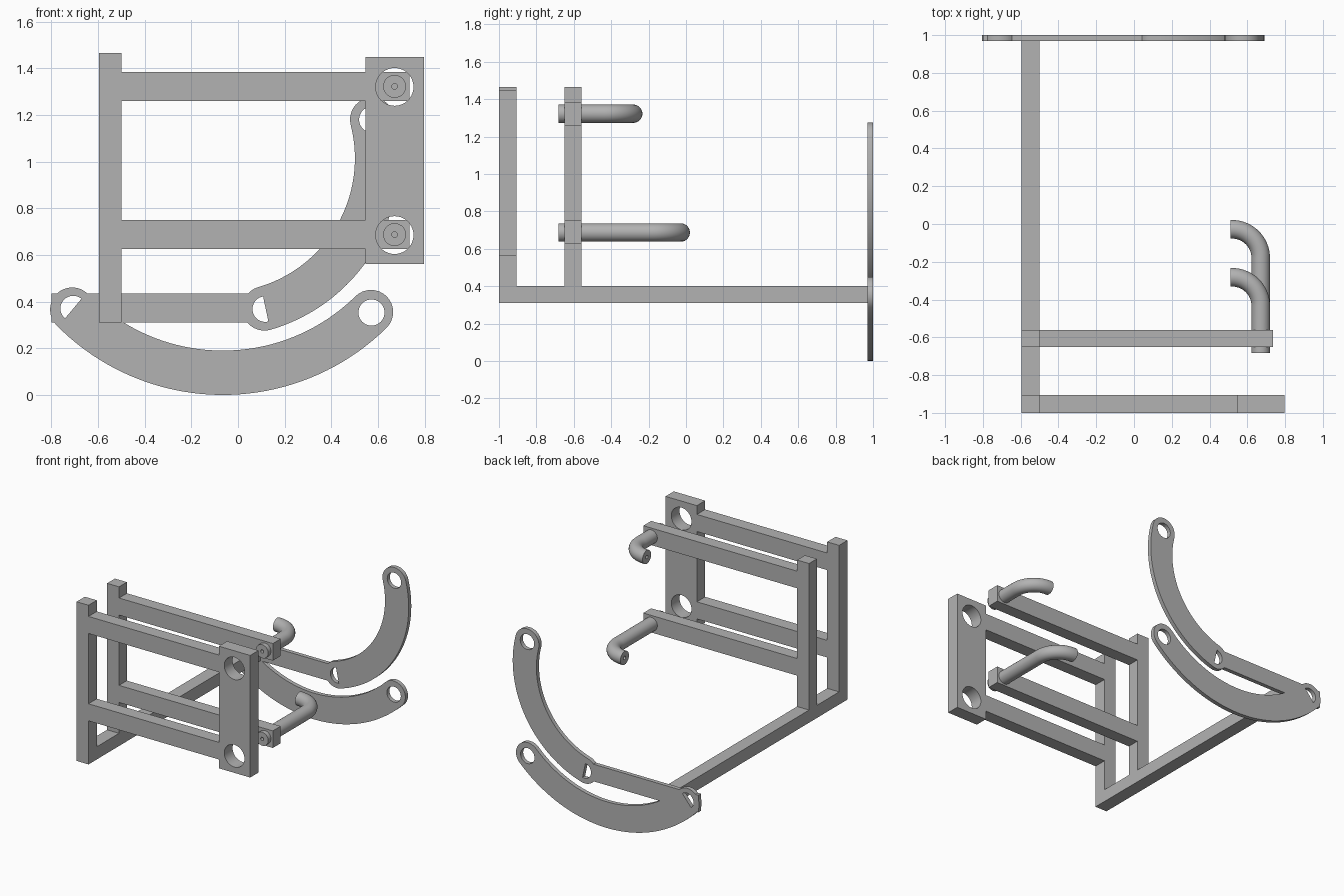
import bpy, bmesh, math
from mathutils import Vector

if "Cube" in bpy.data.objects:
    bpy.data.objects.remove(bpy.data.objects["Cube"])

grey = bpy.data.materials.new("plain grey")
grey.diffuse_color = (0.45, 0.45, 0.45, 1)
grey.use_nodes = True
grey.node_tree.nodes["Principled BSDF"].inputs["Base Color"].default_value = grey.diffuse_color


def finish(name, bm, smooth=False):
    bmesh.ops.recalc_face_normals(bm, faces=bm.faces)
    me = bpy.data.meshes.new(name)
    bm.to_mesh(me)
    bm.free()
    ob = bpy.data.objects.new(name, me)
    bpy.context.collection.objects.link(ob)
    me.materials.append(grey)
    if smooth:
        bpy.ops.object.select_all(action='DESELECT')
        ob.select_set(True)
        bpy.context.view_layer.objects.active = ob
        bpy.ops.object.shade_smooth_by_angle(angle=math.radians(35))
    return ob


def box(name, x0, x1, y0, y1, z0, z1):
    bm = bmesh.new()
    bmesh.ops.create_cube(bm, size=1)
    for v in bm.verts:
        v.co = ((x0 + x1) / 2 + v.co.x * (x1 - x0),
                (y0 + y1) / 2 + v.co.y * (y1 - y0),
                (z0 + z1) / 2 + v.co.z * (z1 - z0))
    return finish(name, bm)


def arc(cx, cz, r, a0, a1, n):
    return [(cx + r * math.cos(a0 + (a1 - a0) * i / n),
             cz + r * math.sin(a0 + (a1 - a0) * i / n)) for i in range(n + 1)]


def circle(cx, cz, r, n=40):
    return arc(cx, cz, r, 0, math.tau, n)[:-1]


def plate(name, outline, holes, y0, y1):
    """Flat plate from an x-z outline with cut-out loops."""
    bm = bmesh.new()
    edges = []
    for loop in [outline] + holes:
        vs = [bm.verts.new((x, y0, z)) for x, z in loop]
        edges += [bm.edges.new((a, b)) for a, b in zip(vs, vs[1:] + vs[:1])]
    bmesh.ops.triangle_fill(bm, use_beauty=True, use_dissolve=False, edges=edges)
    out = bmesh.ops.extrude_face_region(bm, geom=bm.faces[:], use_keep_orig=True)
    for g in out["geom"]:
        if isinstance(g, bmesh.types.BMVert):
            g.co.y = y1
    return finish(name, bm, True)


def crescent(name, cx, cz, r, a0, a1, holes):
    """Constant-width arc with round ends, from angle a0 up to a1."""
    w = 0.095
    ends = [(cx + r * math.cos(a), cz + r * math.sin(a)) for a in (a0, a1)]
    pts = arc(cx, cz, r + w, a0, a1, 40)
    pts += arc(*ends[1], w, a1, a1 + math.pi, 16)[1:]
    pts += arc(cx, cz, r - w, a1, a0, 40)[1:]
    pts += arc(*ends[0], w, a0 + math.pi, a0 + math.tau, 16)[1:-1]
    return plate(name, pts, holes, 0.97, 1.0)


def tube(name, path, r_out, r_in, n=28):
    """Tube swept along a path lying in a horizontal plane."""
    bm = bmesh.new()
    rings = []
    for i, p in enumerate(path):
        t = (path[min(i + 1, len(path) - 1)] - path[max(i - 1, 0)]).normalized()
        side = t.cross(Vector((0, 0, 1)))
        rings.append([[bm.verts.new(p + r * (side * math.cos(k * math.tau / n)
                       + Vector((0, 0, math.sin(k * math.tau / n)))))
                       for k in range(n)] for r in (r_out, r_in)])

    def bridge(a, b):
        for k in range(n):
            j = (k + 1) % n
            bm.faces.new((a[k], a[j], b[j], b[k]))
    for a, b in zip(rings, rings[1:]):
        bridge(a[0], b[0])
        bridge(a[1], b[1])
    for end in (rings[0], rings[-1]):
        bridge(end[0], end[1])
    return finish(name, bm, True)


PX0, PX1 = -0.596, -0.5
RAILS = {"lower": (0.626, 0.75), "upper": (1.26, 1.384)}
HOOK_X = 0.671

# base beam running front to back
box("base_beam", PX0, PX1, -0.905, 0.97, 0.31, 0.402)

# two upright frames
box("front_post", PX0, PX1, -1, -0.905, 0.31, 1.465)
box("rear_post", PX0, PX1, -0.65, -0.56, 0.402, 1.465)
for level, (z0, z1) in RAILS.items():
    box(level + "_front_rail", PX1, 0.546, -1, -0.905, z0, z1)
    box(level + "_rear_rail", PX1, 0.735, -0.65, -0.56, z0, z1)

# front plate with two round holes
plate("front_plate", [(0.546, 0.562), (0.798, 0.562), (0.798, 1.448), (0.546, 1.448)],
      [circle(HOOK_X, z, 0.081) for z in (0.685, 1.32)], -1, -0.905)

# bent hooks through the rear rails
for level, z, y_end in (("lower", 0.687, -0.028), ("upper", 1.322, -0.282)):
    b = 0.152
    path = [Vector((HOOK_X, -0.682, z))]
    path += [Vector((x, y, z)) for x, y in arc(HOOK_X - b, y_end - b, b, 0, math.pi / 2, 16)]
    path.append(Vector((0.512, y_end, z)))
    tube(level + "_hook", path, 0.049, 0.012)

# partly closed round holes at the ends of the back bar
left_hole = arc(-0.706, 0.37, 0.055, math.radians(50), math.radians(230), 20)
right_hole = arc(0.117, 0.368, 0.055, math.radians(100), math.radians(284), 20)

# back bar and the two crescents
plate("back_bar", [(-0.8, 0.31), (0.045, 0.31), (0.045, 0.434), (-0.8, 0.434)],
      [left_hole], 0.97, 1.0)
crescent("lower_crescent", -0.065, 1.0, 0.905,
         math.atan2(0.37 - 1.0, -0.706 + 0.065), math.atan2(0.353 - 1.0, 0.572 + 0.065),
         [left_hole, circle(0.572, 0.353, 0.056)])
crescent("upper_crescent", -0.074, 1.014, 0.67,
         math.atan2(0.372 - 1.014, 0.113 + 0.074), math.atan2(1.18 - 1.014, 0.575 + 0.074),
         [right_hole, circle(0.575, 1.18, 0.056)])
